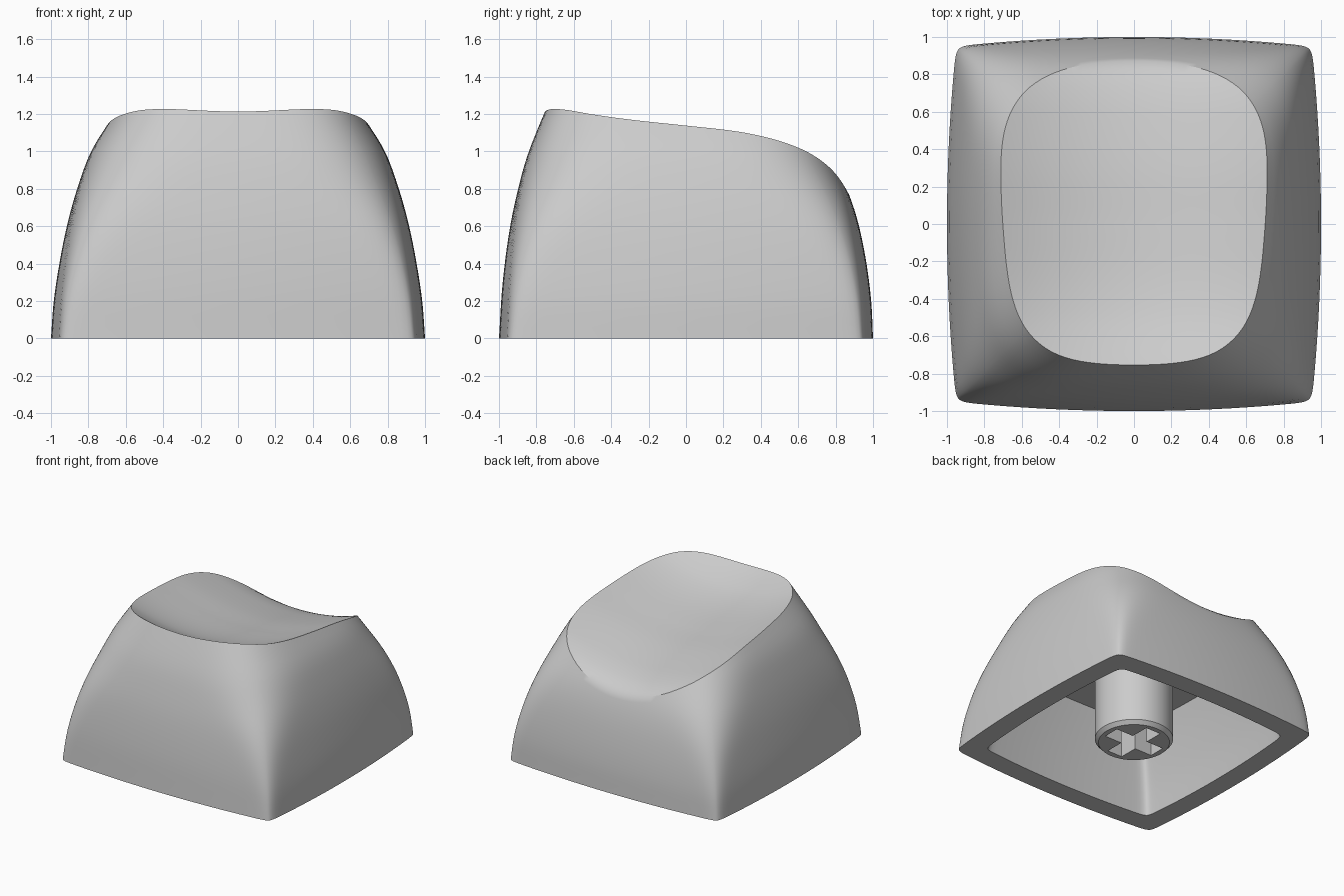
import bpy, bmesh, math

if "Cube" in bpy.data.objects:
    bpy.data.objects.remove(bpy.data.objects["Cube"])


def curve(pts):
    """Smooth function through (t, value) points."""
    n = len(pts)
    slope = []
    for i in range(n):
        p, q = pts[max(i - 1, 0)], pts[min(i + 1, n - 1)]
        slope.append((q[1] - p[1]) / (q[0] - p[0]))

    def f(t):
        if t <= pts[0][0]:
            return pts[0][1] + slope[0] * (t - pts[0][0])
        for i in range(n - 1):
            (t0, v0), (t1, v1) = pts[i], pts[i + 1]
            if t <= t1:
                h = t1 - t0
                s = (t - t0) / h
                return (v0 * (1 + 2 * s) * (1 - s) ** 2 + slope[i] * h * s * (1 - s) ** 2
                        + v1 * s * s * (3 - 2 * s) + slope[i + 1] * h * s * s * (s - 1))
        return pts[-1][1] + slope[-1] * (t - pts[-1][0])
    return f


# Side, front and back wall profiles (height, distance) and the dish centre line
side = curve([(0, 1), (.2, .985), (.4, .955), (.6, .915), (.8, .86), (1, .785), (1.17, .68), (1.3, .59)])
front = curve([(0, 1), (.3, .98), (.6, .94), (.85, .885), (1, .84), (1.21, .755), (1.3, .71)])
back = curve([(0, 1), (.2, .99), (.4, .965), (.6, .925), (.76, .875), (.92, .8), (1.1, .7), (1.3, .57)])
floor = curve([(-.9, 1.33), (-.75, 1.21), (-.65, 1.15), (-.5, 1.085), (-.3, 1.035), (0, .99),
               (.3, .95), (.6, .89), (.72, .855), (.8, .82), (.88, .76), (.95, .69)])


def dish(x, y):
    return floor(y) + .3 * x * x


def bisect(f, lo, hi):
    for _ in range(32):
        m = (lo + hi) / 2
        if f(m) < 0:
            lo = m
        else:
            hi = m
    return (lo + hi) / 2


def section(th, z, inset=0.0, n=None):
    """Point of the bowed square cross-section at height z, direction th."""
    a = side(z) - inset
    c, s = math.cos(th), math.sin(th)
    b = (back(z) if s > 0 else front(z)) - inset
    n = n or 4.5 + 40 * max(0, 1 - z / 1.25) ** 3

    def f(r):
        x, y = abs(r * c) / a, abs(r * s) / b
        return (x + .055 * y * y) ** n + (y + .055 * x * x) ** n - 1
    r = bisect(f, 0, 1.6)
    return r * c, r * s, z


def finish(bm, name, angle):
    bmesh.ops.recalc_face_normals(bm, faces=bm.faces)
    me = bpy.data.meshes.new(name)
    bm.to_mesh(me)
    bm.free()
    ob = bpy.data.objects.new(name, me)
    bpy.context.collection.objects.link(ob)
    bpy.ops.object.select_all(action='DESELECT')
    bpy.context.view_layer.objects.active = ob
    ob.select_set(True)
    bpy.ops.object.shade_smooth_by_angle(angle=math.radians(angle))
    return ob


def add_ring(bm, pts, prev=None):
    ring = [bm.verts.new(p) for p in pts]
    if prev:
        for i in range(len(ring)):
            j = (i + 1) % len(ring)
            bm.faces.new((prev[i], prev[j], ring[j], ring[i]))
    return ring


def fan(bm, ring, centre):
    v = bm.verts.new(centre)
    for i in range(len(ring)):
        bm.faces.new((ring[i], ring[(i + 1) % len(ring)], v))


# Directions, packed closer together at the four corners
M = 18
angles = []
for q in range(4):
    for i in range(-M, M):
        s = i / M
        angles.append(math.pi / 4 + q * math.pi / 2 + math.copysign(abs(s) ** 1.6, s) * math.pi / 4)

# Cap: ceiling, inner wall, bottom lip, outer wall, dished top
CEIL = .68
bm = bmesh.new()
ring = None
for k in range(9):
    z = CEIL * (1 - k / 8)
    ring = add_ring(bm, [section(t, z, .165 + .05 * z / CEIL, 40) for t in angles], ring)
    if k == 0:
        fan(bm, ring, (0, 0, CEIL))


def rim_height(t):
    def f(z):
        x, y, _ = section(t, z)
        return z - dish(x, y)
    return bisect(f, .3, 1.29)


rims = [rim_height(t) for t in angles]
K = 20
for k in range(K + 1):
    ring = add_ring(bm, [section(t, h * k / K) for t, h in zip(angles, rims)], ring)
rim = [v.co.copy() for v in ring]
D = 20
for k in range(1, D):
    s = 1 - k / D
    ring = add_ring(bm, [(p.x * s, p.y * s, dish(p.x * s, p.y * s)) for p in rim], ring)
fan(bm, ring, (0, 0, dish(0, 0)))
finish(bm, "cap_shell", 33)

# Stem: chamfered post with a cross-shaped socket
bm = bmesh.new()
N = 48
ring = None
for r, z in ((.295, CEIL + .01), (.295, .03), (.268, 0)):
    ring = add_ring(bm, [(r * math.cos(2 * math.pi * i / N), r * math.sin(2 * math.pi * i / N), z)
                         for i in range(N)], ring)
L, W = .225, .068
cross = []
for q in range(4):
    c, s = round(math.cos(q * math.pi / 2)), round(math.sin(q * math.pi / 2))
    for x, y in ((L, -W), (L, W), (W, W)):
        cross.append((x * c - y * s, x * s + y * c))
mouth = add_ring(bm, [(x, y, 0) for x, y in cross])
deep = add_ring(bm, [(x, y, .42) for x, y in cross], mouth)
bm.faces.new(deep)
edges = [e for e in bm.edges if all(abs(v.co.z) < 1e-6 for v in e.verts)]
bmesh.ops.triangle_fill(bm, edges=edges, use_beauty=True)
finish(bm, "stem_post", 30)
